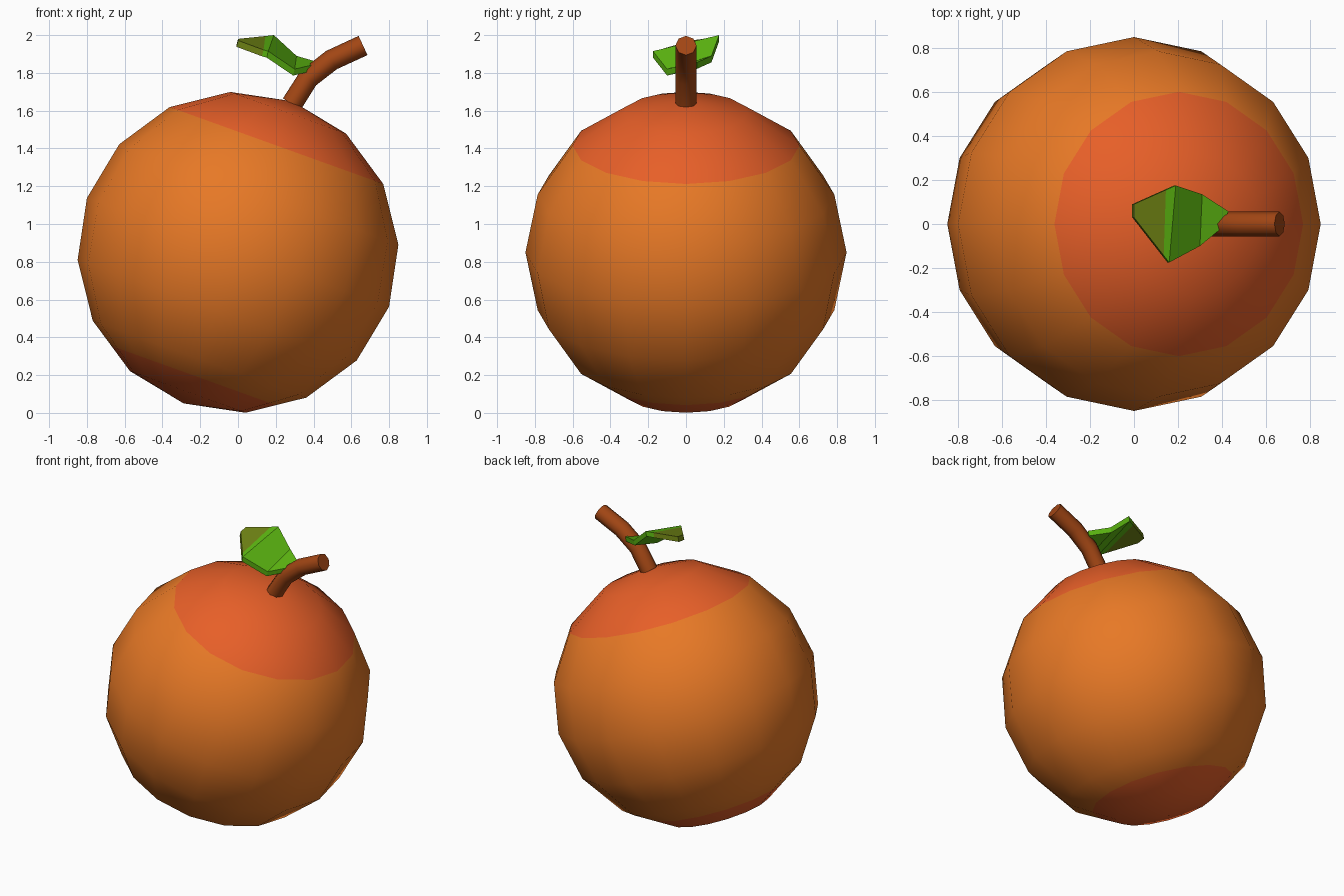
import bpy, bmesh, math
from mathutils import Vector, Matrix

if "Cube" in bpy.data.objects:
    bpy.data.objects.remove(bpy.data.objects["Cube"])


def material(name, r, g, b):
    lin = lambda c: ((c / 255 + 0.055) / 1.055) ** 2.4
    m = bpy.data.materials.new(name)
    m.diffuse_color = (lin(r), lin(g), lin(b), 1)
    m.use_nodes = True
    m.node_tree.nodes["Principled BSDF"].inputs["Base Color"].default_value = m.diffuse_color
    return m


def make_object(name, bm, mats):
    bmesh.ops.recalc_face_normals(bm, faces=bm.faces)
    me = bpy.data.meshes.new(name)
    bm.to_mesh(me)
    bm.free()
    for m in mats:
        me.materials.append(m)
    ob = bpy.data.objects.new(name, me)
    bpy.context.collection.objects.link(ob)
    return ob


orange = material("orange peel", 232, 121, 38)
red = material("red blush", 231, 95, 40)
brown = material("stem brown", 162, 70, 20)
green = material("leaf green", 92, 182, 17)
olive = material("leaf olive", 112, 132, 20)

# Fruit: low-poly sphere, leaning towards +x, with a red cap at each pole
R = 0.85
bm = bmesh.new()
bmesh.ops.create_uvsphere(bm, u_segments=16, v_segments=8, radius=R)
low = -0.693
bmesh.ops.bisect_plane(bm, geom=bm.verts[:] + bm.edges[:] + bm.faces[:],
                       plane_co=(0, 0, low), plane_no=(0, 0, 1))
for f in bm.faces:
    z = f.calc_center_median().z
    f.material_index = 1 if z > R * math.cos(math.pi / 4) or z < low else 0
    f.smooth = True
bmesh.ops.transform(bm, verts=bm.verts, matrix=Matrix.Translation((0, 0, R))
                    @ Matrix.Rotation(math.radians(19.8), 4, 'Y'))
make_object("fruit", bm, [orange, red])

# Stem: bent eight-sided tube in the xz plane
path = [Vector(p) for p in ((0.285, 0, 1.635), (0.372, 0, 1.772),
                            (0.495, 0, 1.868), (0.662, 0, 1.945))]
bm = bmesh.new()
rings = []
for i, p in enumerate(path):
    t = (path[min(i + 1, 3)] - path[max(i - 1, 0)]).normalized()
    u, v = Vector((0, 1, 0)), t.cross(Vector((0, 1, 0)))
    rings.append([bm.verts.new(p + 0.056 * (u * math.cos(k * math.pi / 4)
                                            + v * math.sin(k * math.pi / 4)))
                  for k in range(8)])
for a, b in zip(rings, rings[1:]):
    for k in range(8):
        n = (k + 1) % 8
        bm.faces.new((a[k], a[n], b[n], b[k])).smooth = True
for ring in (rings[0], rings[-1]):
    f = bm.faces.new(ring)
    for e in f.edges:
        e.smooth = False
make_object("stem", bm, [brown])

# Leaf: strip of cross pairs from tip to base, given thickness downwards
pairs = [((0.0, 0.09, 1.98), (0.0, 0.03, 1.972)),
         ((0.145, 0.155, 1.995), (0.135, -0.143, 1.922)),
         ((0.19, 0.175, 2.0), (0.16, -0.175, 1.915)),
         ((0.31, 0.135, 1.89), (0.30, -0.10, 1.82)),
         ((0.43, 0.057, 1.855), (0.385, -0.03, 1.84))]
drop = Vector((-0.008, 0, -0.034))
bm = bmesh.new()
loops = []
for a, b in pairs:
    a, b = Vector(a), Vector(b)
    loops.append([bm.verts.new(c) for c in (a, b, b + drop, a + drop)])
for i, (p, q) in enumerate(zip(loops, loops[1:])):
    for k in range(4):
        n = (k + 1) % 4
        bm.faces.new((p[k], p[n], q[n], q[k])).material_index = 1 if i == 0 else 0
bm.faces.new(loops[0]).material_index = 1
bm.faces.new(loops[-1])
make_object("leaf", bm, [green, olive])
